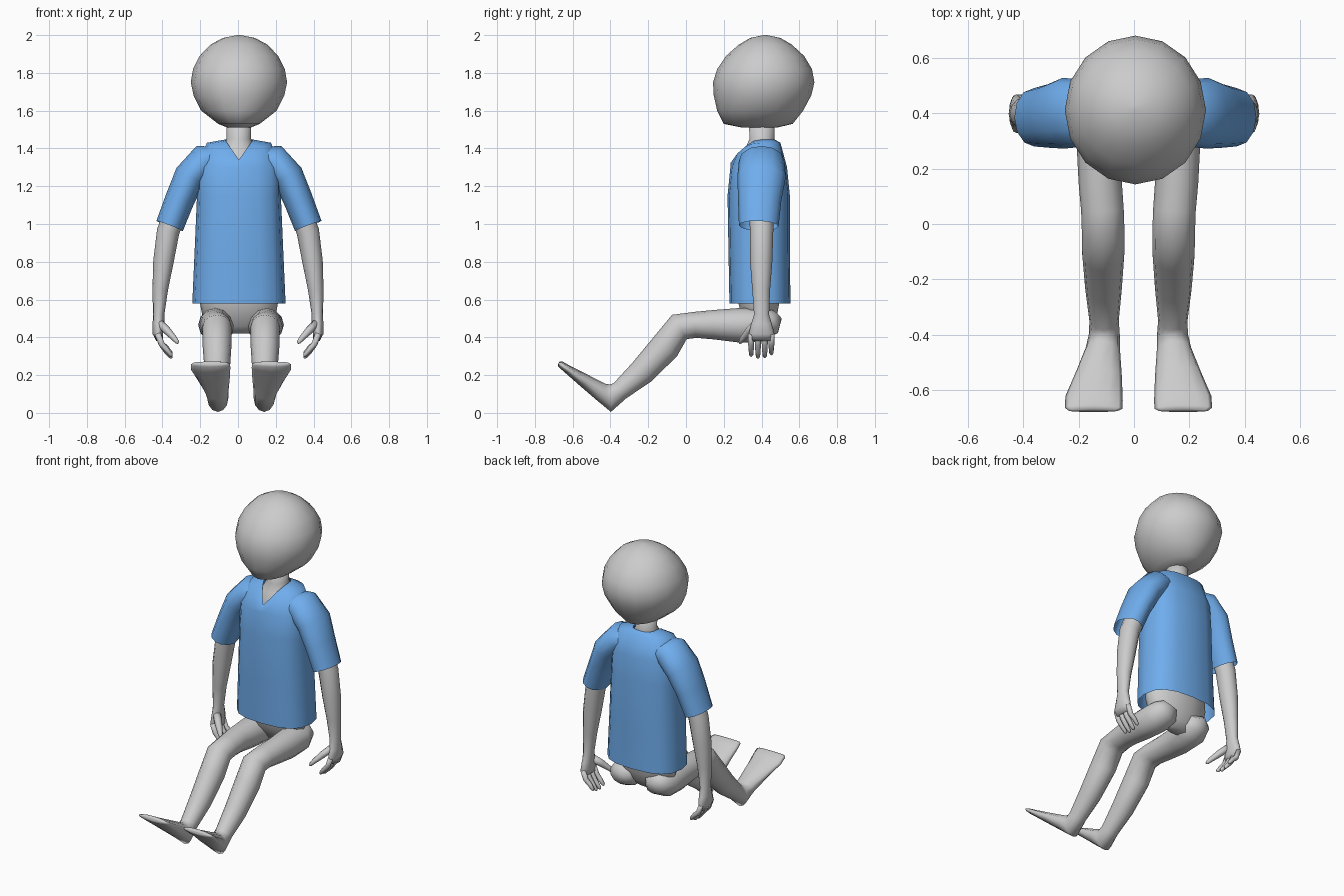
import bpy, bmesh
from math import sin, cos, tau
from mathutils import Vector

X, Y, Z = Vector((1, 0, 0)), Vector((0, 1, 0)), Vector((0, 0, 1))
blue = bpy.data.materials.new("shirt_blue")
blue.diffuse_color = (0.16, 0.42, 0.85, 1)


def power(a, e):
    return abs(a) ** e * (1 if a >= 0 else -1)


def loft(name, secs, side, n=12, level=False, caps=True, sq=2.0, mat=None):
    """Skin rings (x, y, z, side radius, other radius) along a path."""
    bm = bmesh.new()
    c = [Vector(s[:3]) for s in secs]
    rings = []
    for i, s in enumerate(secs):
        t = Z.copy()
        if not level:
            t = Vector()
            if i > 0:
                t += (c[i] - c[i - 1]).normalized()
            if i < len(c) - 1:
                t += (c[i + 1] - c[i]).normalized()
            t.normalize()
        u = (side - t * side.dot(t)).normalized()
        v = t.cross(u)
        rings.append([bm.verts.new(c[i] + u * s[3] * power(cos(tau * k / n), 2 / sq)
                                   + v * s[4] * power(sin(tau * k / n), 2 / sq))
                      for k in range(n)])
    for a, b in zip(rings, rings[1:]):
        for k in range(n):
            bm.faces.new((a[k], a[(k + 1) % n], b[(k + 1) % n], b[k]))
    if caps:
        bm.faces.new(rings[0])
        bm.faces.new(rings[-1])
    bmesh.ops.recalc_face_normals(bm, faces=bm.faces)
    for f in bm.faces:
        f.smooth = True
    me = bpy.data.meshes.new(name)
    bm.to_mesh(me)
    bm.free()
    ob = bpy.data.objects.new(name, me)
    bpy.context.collection.objects.link(ob)
    if mat:
        me.materials.append(mat)
    return ob


def level(rows, x=0.005):
    """Rows (z, x radius, front y, back y) to horizontal sections."""
    return [(x, (f + b) / 2, z, r, (b - f) / 2) for z, r, f, b in rows]


# Head
loft("head", level([(1.51, .06, .30, .48), (1.53, .11, .20, .565), (1.60, .20, .165, .62),
                    (1.68, .24, .147, .663), (1.75, .255, .143, .68), (1.82, .243, .165, .667),
                    (1.89, .208, .212, .625), (1.95, .15, .28, .56), (1.985, .085, .34, .50),
                    (2.0, .01, .41, .43)]), X, 16, level=True)

# Pelvis, torso and neck as one body
loft("body", level([(.42, .07, .36, .43), (.46, .14, .33, .46), (.52, .195, .29, .485),
                    (.60, .21, .27, .50), (.80, .19, .27, .51), (1.20, .17, .27, .51),
                    (1.34, .13, .285, .49), (1.40, .09, .31, .48), (1.45, .065, .335, .47),
                    (1.56, .065, .33, .47)]), X, 14, level=True)

# Shirt torso, open at hem and neck
shirt = loft("shirt", level([(.58, .247, .23, .553), (.85, .235, .225, .55), (1.15, .222, .22, .55),
                             (1.30, .22, .235, .535), (1.43, .17, .30, .50),
                             (1.447, .075, .33, .47)]), X, 16, level=True, caps=False,
             sq=2.6, mat=blue)
# V neckline: pull the front of the two top rings down and forward
for v in shirt.data.vertices:
    if v.co.z > 1.42 and v.co.y < .40:
        top = v.co.z > 1.44
        drop = .107 * max(0, 1 - abs(v.co.x - .005) / (.075 if top else .17))
        v.co.z -= drop
        v.co.y -= drop * (.72 if top else .6)

for s, tag in ((-1, "right"), (1, "left")):
    def limb(name, rows, side, n=12, shift=0.0, **kw):
        loft(name + "_" + tag, [(s * r[0] + shift, *r[1:]) for r in rows], side, n, **kw)

    # Sleeve
    limb("sleeve", [(.11, .40, 1.35, .09, .06), (.18, .40, 1.335, .12, .09),
                    (.26, .40, 1.25, .128, .085), (.313, .39, 1.13, .115, .078),
                    (.367, .385, .99, .105, .075)], Y, shift=.005, caps=False, mat=blue)
    # Arm and palm
    limb("arm", [(.22, .40, 1.29, .06, .05), (.31, .40, 1.12, .065, .058),
                 (.37, .40, .96, .062, .060), (.395, .398, .80, .059, .054),
                 (.412, .398, .65, .047, .041), (.420, .40, .52, .040, .030),
                 (.421, .40, .47, .055, .031), (.425, .40, .42, .068, .027),
                 (.415, .40, .385, .063, .018)], Y)
    # Fingers and thumb
    for i, y in enumerate((.345, .381, .417, .452)):
        tip = (.01, 0, .003, .018)[i]
        limb(f"finger_{i + 1}", [(.425, y, .42, .016, .016), (.405, y, .365, .016, .016),
                                 (.378, y, .325 + tip, .014, .014),
                                 (.355, y, .297 + tip, .011, .011),
                                 (.350, y, .289 + tip, .004, .004)], Y, 8)
    limb("thumb", [(.415, .375, .475, .025, .022), (.375, .335, .435, .023, .021),
                   (.338, .300, .395, .015, .015), (.322, .288, .375, .011, .011),
                   (.317, .284, .368, .004, .004)], Y, 8)

    # Leg and foot, bent at knee and heel
    limb("leg", [(.105, .475, .52, .05, .04), (.115, .445, .485, .09, .075),
                 (.13, .38, .464, .098, .09), (.137, .28, .464, .086, .091),
                 (.138, .15, .467, .078, .078), (.130, .05, .466, .077, .069),
                 (.127, -.035, .455, .077, .075), (.127, -.11, .35, .076, .080),
                 (.126, -.235, .215, .066, .070), (.124, -.35, .117, .053, .052),
                 (.123, -.40, .078, .056, .073), (.128, -.45, .112, .062, .049),
                 (.142, -.54, .172, .083, .036), (.160, -.63, .233, .104, .022),
                 (.162, -.665, .258, .104, .018), (.162, -.674, .265, .09, .008)],
         X, shift=.016)
